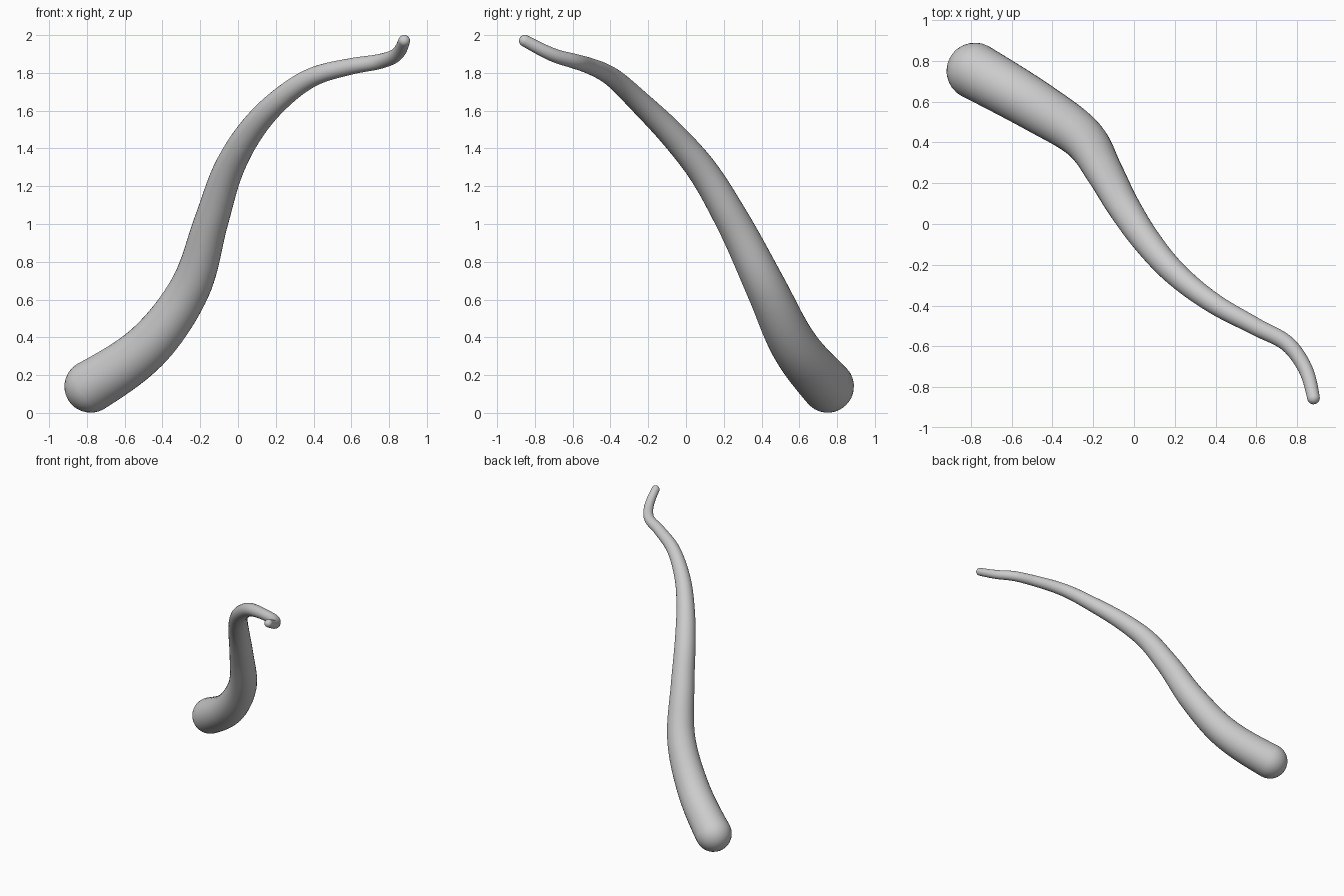
import bpy, bmesh, math
from mathutils import Vector

if "Cube" in bpy.data.objects:
    bpy.data.objects.remove(bpy.data.objects["Cube"])

# Centre line control points: x, y, z, radius
PATH = [
    (-0.78, 0.75, 0.14, 0.139),
    (-0.46, 0.565, 0.37, 0.124),
    (-0.255, 0.425, 0.66, 0.108),
    (-0.14, 0.245, 1.02, 0.09),
    (-0.045, 0.075, 1.30, 0.079),
    (0.045, -0.06, 1.46, 0.071),
    (0.20, -0.24, 1.64, 0.06),
    (0.40, -0.395, 1.78, 0.05),
    (0.60, -0.505, 1.835, 0.043),
    (0.76, -0.595, 1.863, 0.039),
    (0.83, -0.69, 1.89, 0.036),
    (0.88, -0.853, 1.97, 0.031),
]
SIDES, STEPS, CAP = 32, 10, 8


def smooth_path(points):
    """Pass a smooth curve (with non-uniform tangents) through the points."""
    p = [Vector(q) for q in points]
    d = [(b - a).length for a, b in zip(p, p[1:])]
    seg = [(b - a) / l for a, b, l in zip(p, p[1:], d)]
    tan = [(seg[i - 1] * d[i] + seg[i] * d[i - 1]) / (d[i - 1] + d[i])
           for i in range(1, len(seg))]
    tan = [seg[0] * 1.5 - tan[0] * 0.5] + tan + [seg[-1] * 1.5 - tan[-1] * 0.5]
    out = []
    for i, l in enumerate(d):
        for k in range(STEPS):
            t = k / STEPS
            out.append(p[i] * (2*t**3 - 3*t**2 + 1) + p[i+1] * (3*t**2 - 2*t**3)
                       + tan[i] * l * (t**3 - 2*t**2 + t) + tan[i+1] * l * (t**3 - t**2))
    return out + [p[-1]]


samples = smooth_path(PATH)
centres = [s.to_3d() for s in samples]
radii = [s[3] for s in samples]
n = len(centres)
dirs = [(centres[min(i + 1, n - 1)] - centres[max(i - 1, 0)]).normalized() for i in range(n)]

# Rings: rounded base, tapered body, rounded tip
rings = []
for k in range(1, CAP):
    a = math.pi / 2 * k / CAP
    rings.append((centres[0] - dirs[0] * radii[0] * math.cos(a), dirs[0], radii[0] * math.sin(a)))
rings += list(zip(centres, dirs, radii))
for k in range(CAP - 1, 0, -1):
    a = math.pi / 2 * k / CAP
    rings.append((centres[-1] + dirs[-1] * radii[-1] * math.cos(a), dirs[-1], radii[-1] * math.sin(a)))

# Skin the rings with a twist-free frame
bm = bmesh.new()
side = dirs[0].orthogonal().normalized()
loops = []
for c, t, r in rings:
    side = (side - t * side.dot(t)).normalized()
    other = t.cross(side)
    loops.append([bm.verts.new(c + (side * math.cos(a) + other * math.sin(a)) * r)
                  for a in (math.tau * j / SIDES for j in range(SIDES))])
for a, b in zip(loops, loops[1:]):
    for j in range(SIDES):
        k = (j + 1) % SIDES
        bm.faces.new((a[j], a[k], b[k], b[j]))
base = bm.verts.new(centres[0] - dirs[0] * radii[0])
tip = bm.verts.new(centres[-1] + dirs[-1] * radii[-1])
for j in range(SIDES):
    k = (j + 1) % SIDES
    bm.faces.new((base, loops[0][k], loops[0][j]))
    bm.faces.new((tip, loops[-1][j], loops[-1][k]))
bmesh.ops.recalc_face_normals(bm, faces=bm.faces)
for f in bm.faces:
    f.smooth = True
mesh = bpy.data.meshes.new("tapered_tendril")
bm.to_mesh(mesh)
bm.free()
bpy.context.collection.objects.link(bpy.data.objects.new("tapered_tendril", mesh))
